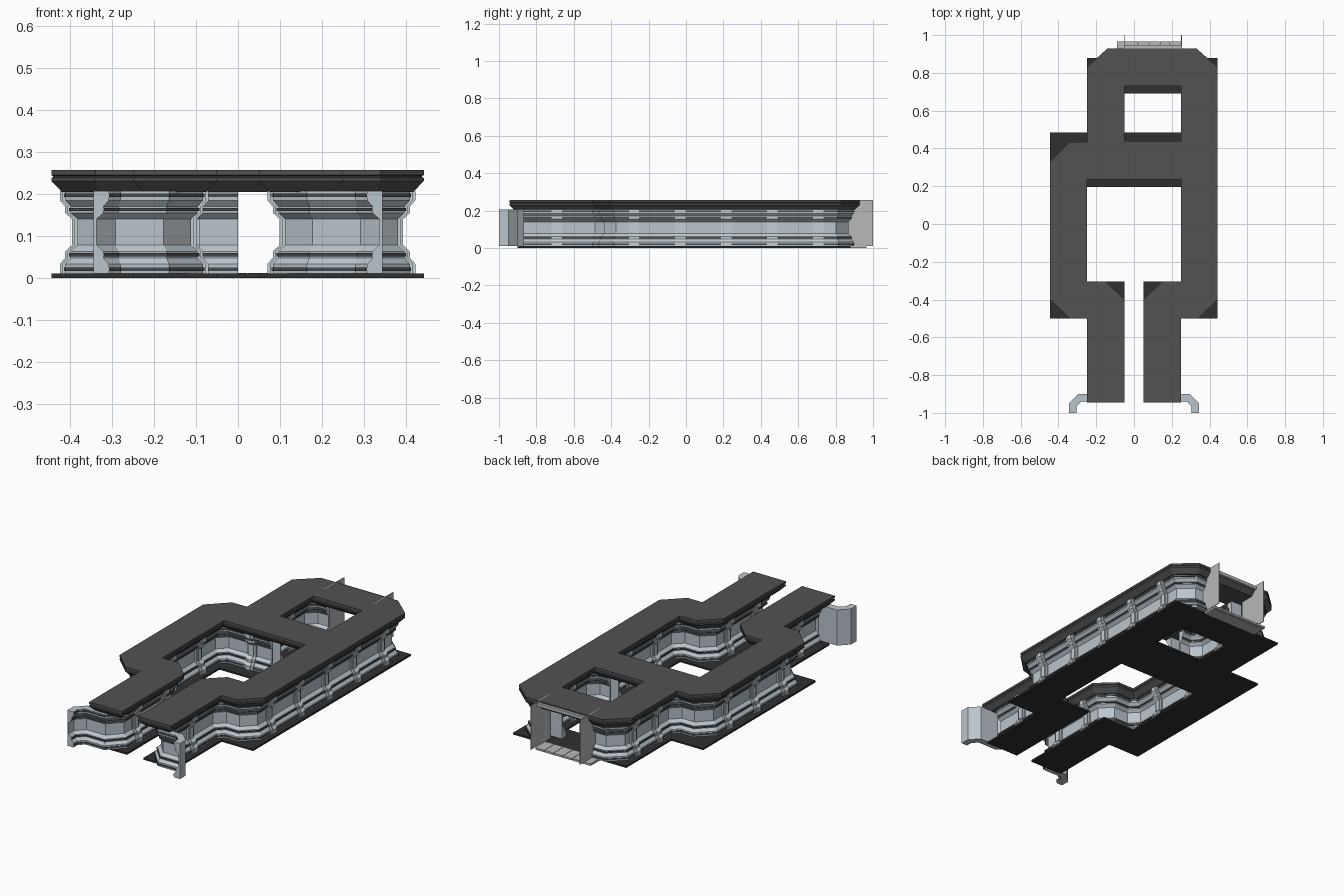
import bpy, bmesh
from mathutils import Vector

if "Cube" in bpy.data.objects:
    bpy.data.objects.remove(bpy.data.objects["Cube"])


def material(name, rgb):
    m = bpy.data.materials.new(name)
    m.diffuse_color = (*rgb, 1)
    m.use_nodes = True
    m.node_tree.nodes["Principled BSDF"].inputs["Base Color"].default_value = m.diffuse_color
    return m


WALL = material("wall_blue_grey", (0.50, 0.56, 0.61))
RIB = material("rib_grey", (0.56, 0.62, 0.66))
TRIM = material("trim_dark", (0.06, 0.065, 0.07))
CEIL = material("ceiling_dark", (0.085, 0.085, 0.085))
FLOOR = material("floor_black", (0.03, 0.03, 0.03))
PALE = material("door_grey", (0.48, 0.48, 0.48))


def finish(name, bm, mat):
    bmesh.ops.recalc_face_normals(bm, faces=bm.faces)
    me = bpy.data.meshes.new(name)
    bm.to_mesh(me)
    bm.free()
    me.materials.append(mat)
    ob = bpy.data.objects.new(name, me)
    bpy.context.collection.objects.link(ob)
    return ob


def offset(path, d, closed=False):
    """Shift a 2D path to its left by d, with mitred corners."""
    p = [Vector(q) for q in path]
    n, out = len(p), []
    for i in range(n):
        a = p[i] - p[i - 1] if closed or i > 0 else p[1] - p[0]
        b = p[(i + 1) % n] - p[i] if closed or i < n - 1 else a
        na = Vector((-a.y, a.x)).normalized()
        nb = Vector((-b.y, b.x)).normalized()
        m = na + nb
        out.append(p[i] + m * (2 * d / m.length_squared))
    return out


def slab(name, loops, profile, mat):
    """Plate with holes; profile lists (inset, z) from top to bottom."""
    bm = bmesh.new()
    top, bottom = [], []
    for loop in loops:
        rings = [[bm.verts.new((*q, z)) for q in offset(loop, d, True)] for d, z in profile]
        n = len(loop)
        for r, s in zip(rings, rings[1:]):
            for i in range(n):
                bm.faces.new((r[i], r[(i + 1) % n], s[(i + 1) % n], s[i]))
        for ring, store in ((rings[0], top), (rings[-1], bottom)):
            store += [bm.edges.get((ring[i], ring[(i + 1) % n])) for i in range(n)]
    for edges in (top, bottom):
        bmesh.ops.triangle_fill(bm, edges=edges, use_beauty=True)
    return finish(name, bm, mat)


def sweep(bm, path, section):
    """Closed section of (inset, z) swept along an open path, capped."""
    cols = [offset(path, d) for d, z in section]
    m = len(section)
    v = [[bm.verts.new((*cols[j][i], section[j][1])) for j in range(m)] for i in range(len(path))]
    for a, b in zip(v, v[1:]):
        for j in range(m):
            bm.faces.new((a[j], a[(j + 1) % m], b[(j + 1) % m], b[j]))
    bm.faces.new(v[0])
    bm.faces.new(v[-1][::-1])


def box(bm, x0, x1, y0, y1, z0, z1):
    r = bmesh.ops.create_cube(bm, size=1)
    for v in r["verts"]:
        v.co = ((x0 + x1) / 2 + v.co.x * (x1 - x0), (y0 + y1) / 2 + v.co.y * (y1 - y0),
                (z0 + z1) / 2 + v.co.z * (z1 - z0))


# Waisted wall section: inset from the ceiling edge, height
FACE = [(0.033, 0.207), (0.033, 0.185), (0.046, 0.170), (0.046, 0.155), (0.062, 0.140),
        (0.062, 0.078), (0.046, 0.063), (0.046, 0.048), (0.033, 0.033), (0.033, 0.010)]
BACK = [(0.070, 0.010), (0.070, 0.207)]


def soften(path):
    """Cut the inward square corners so the wall turns with a chamfer."""
    p = [Vector(q) for q in path]
    out = [p[0]]
    for a, b, c in zip(p, p[1:], p[2:]):
        u, w = (b - a).normalized(), (c - b).normalized()
        if u.cross(w) < -0.9:
            out += [b - u * 0.012, b + w * 0.012]
        else:
            out.append(b)
    return out + [p[-1]]


def wall(name, path):
    path = soften(path)
    shell, ribs, trim = bmesh.new(), bmesh.new(), bmesh.new()
    sweep(shell, path, FACE + BACK)
    # dark rails along the upper and lower steps
    for z, d in ((0.197, 0.030), (0.163, 0.042), (0.055, 0.042), (0.021, 0.030)):
        sweep(trim, path, [(d, z + 0.004), (d, z - 0.004), (d + 0.01, z - 0.004), (d + 0.01, z + 0.004)])
    # paired-step ribs along the straight runs
    for a, b in zip(path, path[1:]):
        run = b - a
        if run.length < 0.2:
            continue
        n = max(1, round(run.length / 0.25))
        u = run.normalized()
        for k in range(n):
            c = a + run * ((k + 0.5) / n)
            for half, lift in ((0.027, 0.007), (0.014, 0.013)):
                sec = [(d - lift, z) for d, z in FACE] + BACK
                sweep(ribs, [c - u * half, c + u * half], sec)
    finish(name, shell, WALL)
    finish(name + "_rails", trim, TRIM)
    if ribs.verts:
        finish(name + "_ribs", ribs, RIB)
    else:
        ribs.free()


def mirrored(path):
    return [(-x, y) for x, y in reversed(path)]


# Ceiling plate
leg = [(-0.25, -0.5), (-0.25, -0.945), (-0.05, -0.945), (-0.05, -0.40), (-0.15, -0.305), (-0.25, -0.305),
       (-0.25, 0.235)]
ceiling = ([(0.33, 0.93), (-0.14, 0.93), (-0.25, 0.83), (-0.25, 0.435), (-0.34, 0.435), (-0.445, 0.33),
            (-0.445, -0.40), (-0.34, -0.5)] + leg + mirrored(leg)
           + [(0.34, -0.5), (0.443, -0.40), (0.443, 0.83)])
room = [(-0.05, 0.44), (-0.05, 0.73), (0.25, 0.73), (0.25, 0.44)]
slab("ceiling", [ceiling, room],
     [(0, 0.257), (0, 0.245), (0.004, 0.243), (0.004, 0.240), (0, 0.238), (0, 0.231), (0.025, 0.205)], CEIL)

# Floor plate with square corners
fleg = [(-0.25, -0.5), (-0.25, -0.9), (-0.05, -0.9), (-0.05, -0.305), (-0.25, -0.305), (-0.25, 0.195)]
floor = ([(0.443, 0.88), (-0.25, 0.88), (-0.25, 0.485), (-0.445, 0.485), (-0.445, -0.5)]
         + fleg + mirrored(fleg) + [(0.443, -0.5)])
floor_room = [(-0.05, 0.485), (-0.05, 0.69), (0.25, 0.69), (0.25, 0.485)]
slab("floor", [floor, floor_room], [(0, 0.010), (0, 0.0)], FLOOR)

# Walls of the front passage and large courtyard
inner = [(-0.275, -1.0), (-0.275, -0.979), (-0.266, -0.97), (-0.15, -0.97), (-0.05, -0.86), (-0.05, -0.40),
         (-0.15, -0.305), (-0.25, -0.305), (-0.25, 0.235), (0.0, 0.235)]
wall("inner_wall_left", inner)
wall("inner_wall_right", mirrored(inner[:-1] + [(-0.2, 0.235)]))

# Outside walls
wall("outer_wall_left", [(-0.05, 0.93), (-0.14, 0.93), (-0.25, 0.83), (-0.25, 0.435), (-0.34, 0.435),
                         (-0.445, 0.33), (-0.445, -0.40), (-0.34, -0.5), (-0.25, -0.5), (-0.25, -0.87)])
wall("outer_wall_right", [(0.25, -0.87), (0.25, -0.5), (0.34, -0.5), (0.443, -0.40), (0.443, 0.83),
                          (0.33, 0.93), (0.25, 0.93)])

# Walls of the small courtyard
wall("small_room_wall_left", [(0.0, 0.44), (-0.05, 0.44), (-0.05, 0.73), (0.0, 0.73)])
wall("small_room_wall_right", [(0.2, 0.73), (0.25, 0.73), (0.25, 0.44), (0.2, 0.44)])

# Rear doorway: side panels, segmented sill and lintel strip
panels = bmesh.new()
for x in (-0.053, 0.25):
    box(panels, x, x + 0.004, 0.825, 1.0, 0.012, 0.257)
finish("rear_door_panels", panels, PALE)
sill = bmesh.new()
for k in range(6):
    x = -0.09 + k * 0.0567
    box(sill, x, x + 0.0545, 0.88, 0.965, 0.001, 0.012)
box(sill, -0.09, 0.25, 0.88, 0.95, 0.0, 0.009)
box(sill, -0.05, 0.25, 0.92, 0.945, 0.232, 0.250)
finish("rear_door_sill", sill, PALE)
